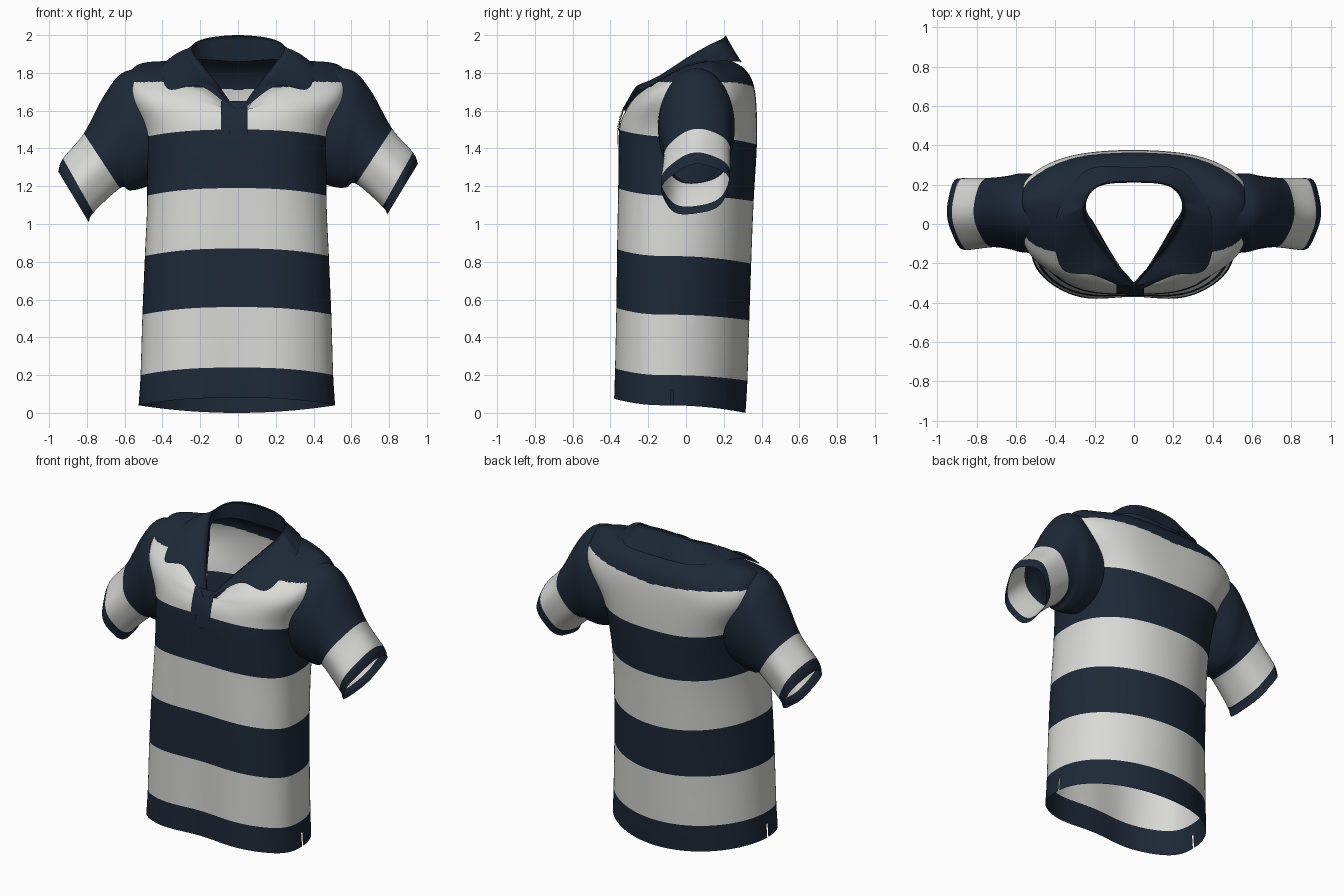
import bpy, math
from mathutils import Vector as V

if "Cube" in bpy.data.objects:
    bpy.data.objects.remove(bpy.data.objects["Cube"])


def material(name, rgb):
    m = bpy.data.materials.new(name)
    m.diffuse_color = (*rgb, 1)
    m.use_nodes = True
    m.node_tree.nodes["Principled BSDF"].inputs["Base Color"].default_value = m.diffuse_color
    return m


NAVY, LIGHT = 0, 1
MATS = [material("navy cloth", (0.0125, 0.0215, 0.039)),
        material("light grey cloth", (0.69, 0.69, 0.67))]


def catmull(pts, steps, closed=False):
    """Smooth curve through points, with the given steps per span."""
    n = len(pts)
    get = (lambda i: pts[i % n]) if closed else \
          (lambda i: pts[i] if 0 <= i < n else
           (2 * pts[0] - pts[1] if i < 0 else 2 * pts[-1] - pts[-2]))
    out = []
    for i in range(n if closed else n - 1):
        a, b, c, d = (get(i + k) for k in (-1, 0, 1, 2))
        for s in range(steps):
            t = s / steps
            out.append(0.5 * (2 * b + (c - a) * t + (2 * a - 5 * b + 4 * c - d) * t * t
                              + (3 * b - a - 3 * c + d) * t ** 3))
    return out if closed else out + [pts[-1].copy()]


def skin(rings, steps):
    """Smooth surface rows through matching rings."""
    cols = [catmull(list(c), steps) for c in zip(*rings)]
    return [list(r) for r in zip(*cols)]


def cloth(name, rows, closed, rule, keep=lambda r, c, p: True):
    """Grid mesh; rule(row, centre) gives the colour of each face."""
    n = len(rows[0])
    verts = [p for r in rows for p in r]
    faces, cols = [], []
    for r in range(len(rows) - 1):
        for c in range(n if closed else n - 1):
            f = (r * n + c, r * n + (c + 1) % n, (r + 1) * n + (c + 1) % n, (r + 1) * n + c)
            mid = sum((verts[i] for i in f), V((0, 0, 0))) / 4
            if keep(r, c, mid):
                faces.append(f)
                cols.append(rule(r, mid))
    me = bpy.data.meshes.new(name)
    me.from_pydata(verts, [], faces)
    for m in MATS:
        me.materials.append(m)
    for p, k in zip(me.polygons, cols):
        p.material_index = k
        p.use_smooth = True
    me.update()
    ob = bpy.data.objects.new(name, me)
    bpy.context.collection.objects.link(ob)
    return ob


def mirrored(half, closed):
    """Add the other side of a half outline that starts and ends near x = 0."""
    half = [V(p) for p in half]
    other = [V((-p.x, p.y, p.z)) for p in reversed(half)]
    return half + (other[1:-1] if closed else other[1:])


# --- Torso: oval rings up to the chest, then shoulder rings to the neck ---
N, SUB = 240, 20
# half width, front y, back y, side z, front z, back z, side y, back roundness
# (one ring per stripe edge)
LOW = [(.52, -.383, .315, .04, .08, .0, -.09, 1),
       (.51, -.379, .325, .20, .24, .17, -.09, 1),
       (.50, -.373, .335, .52, .56, .49, -.09, 1),
       (.487, -.369, .345, .83, .87, .79, -.08, .97),
       (.475, -.362, .358, 1.15, 1.19, 1.12, -.05, .9),
       (.49, -.357, .375, 1.46, 1.50, 1.42, 0, .76)]
# front, five points round the side, back
HIGH = [[(0, -.315, 1.60), (.28, -.29, 1.63), (.52, -.165, 1.66), (.585, .06, 1.66),
         (.53, .24, 1.65), (.32, .347, 1.64), (0, .372, 1.64)],
        [(0, -.305, 1.59), (.22, -.235, 1.70), (.50, -.105, 1.755), (.58, .08, 1.785),
         (.51, .23, 1.765), (.29, .328, 1.765), (0, .350, 1.76)],
        [(0, -.30, 1.58), (.15, -.19, 1.705), (.38, -.045, 1.815), (.50, .10, 1.852),
         (.42, .20, 1.84), (.25, .28, 1.835), (0, .30, 1.83)],
        [(0, -.295, 1.57), (.10, -.17, 1.685), (.20, 0, 1.815), (.26, .10, 1.86),
         (.22, .19, 1.87), (.12, .225, 1.87), (0, .235, 1.86)]]


def oval(w, yf, yb, zs, zf, zb, ys, rnd):
    ring = []
    for i in range(N):
        a = -math.pi / 2 + 2 * math.pi * i / N
        c, s = math.cos(a), math.sin(a)
        e = rnd if s > 0 else .77
        x = w * math.copysign(abs(c) ** e, c)
        y = ys + ((yb - ys) if s > 0 else (ys - yf)) * math.copysign(abs(s) ** e, s)
        z = zs + ((zb if s > 0 else zf) - zs) * s * s
        if s < 0:  # soft hanging folds in the front
            y += .013 * math.cos(11 * x) * s * s * max(.25, 1 - z / 1.5)
        ring.append(V((x - .006, y, z)))
    return ring


rings = [oval(*p) for p in LOW] + [catmull(mirrored(h, True), N // 12, True) for h in HIGH]


def torso_colour(r, p):
    band = r // SUB
    if band < 5:
        return band % 2
    x = abs(p.x)
    if p.y < 0:  # front yoke follows the collar leaves
        if -.08 < p.x < .04:
            return NAVY
        top = min(1.62 + .6 * x, 1.725 if x < .38 else 1.752)
    else:
        top = 1.71 + .08 * min(x, .5)
    seam = .475 + .6 * (p.z - 1.47)
    return LIGHT if p.z < top and (x < seam or band > 5 and p.y < -.1) else NAVY


slit = {min(range(N), key=lambda c: (rings[0][c] - V((s * .52, -.08, .04))).length)
        for s in (1, -1)}
cloth("torso", skin(rings, SUB), True, torso_colour,
      lambda r, c, p: not (c in slit and r < 12))

# --- Sleeves: slanted oval rings from armhole to cuff ---
# top x, top z, bottom x, bottom z, front y, back y
ARM = [(.43, 1.825, .41, 1.225, -.15, .24),
       (.60, 1.81, .52, 1.19, -.145, .258),
       (.70, 1.70, .575, 1.185, -.125, .245),
       (.815, 1.49, .625, 1.20, -.115, .235),
       (.925, 1.36, .765, 1.075, -.128, .232),
       (.95, 1.295, .79, 1.03, -.125, .228)]
for side, label in ((1, "left"), (-1, "right")):
    rings = []
    for k, (tx, tz, bx, bz, yf, yb) in enumerate(ARM):
        ring = []
        for i in range(72):
            a = 2 * math.pi * i / 72
            f = 1 + .007 * k * math.cos(5 * a + 1) * (k > 1)
            c, s = math.cos(a) * f / 2, math.sin(a) * f / 2
            ring.append(V((side * ((tx + bx) / 2 + c * (tx - bx)),
                           (yf + yb) / 2 + s * (yb - yf) + .011 * k * c,
                           (tz + bz) / 2 + c * (tz - bz) + side * .004 * k)))
        rings.append(ring)
    cloth(label + "_sleeve", skin(rings, 8), True,
          lambda r, p: LIGHT if r // 8 == 3 else NAVY)

# --- Collar: neck seam, fold line and outer edge with pointed leaves ---
BASE = [(0, -.298, 1.57), (.10, -.18, 1.69), (.19, -.02, 1.81), (.25, .10, 1.86),
        (.18, .20, 1.87), (0, .235, 1.86)]
FOLD = [(0, -.315, 1.585), (.085, -.20, 1.71), (.18, -.05, 1.83), (.245, .09, 1.93),
        (.18, .19, 1.98), (0, .21, 2.0)]
EDGE = [(.03, -.335, 1.61), (.20, -.262, 1.73), (.37, -.222, 1.715), (.395, .03, 1.85),
        (.25, .268, 1.86), (0, .288, 1.855)]
curves = [catmull(mirrored(h, False), 12) for h in (BASE, FOLD, EDGE)]
rows = []
for lower, upper, bulge in ((curves[0], curves[1], 0), (curves[1], curves[2], .012)):
    for s in range(7):
        t = s / 6
        push = V((0, -.6, 1)) * bulge * math.sin(math.pi * t)
        rows.append([a.lerp(b, t) + push * (1 if a.y < .1 else -.5)
                     for a, b in zip(lower, upper)])
cloth("collar", rows, False, lambda r, p: NAVY)

# --- Placket: button band panel and the slanted flap on it ---
rows = [[V((x, y + .08 * abs(x + .02), z)) for x in (-.09, -.055, -.02, .015, .05)]
        for y, z in ((-.361, 1.495), (-.352, 1.55), (-.336, 1.60), (-.312, 1.65))]
cloth("button_band", rows, False, lambda r, p: NAVY)
rows = [[V((x0, y, z)), V((x1, y - .002, z)), V((x2, y, z))]
        for x0, x1, x2, y, z in ((-.06, -.01, .05, -.363, 1.42), (-.045, 0, .05, -.364, 1.50),
                                 (-.03, .005, .05, -.349, 1.57), (-.01, .01, .04, -.330, 1.62))]
cloth("placket", rows, False, lambda r, p: NAVY)
